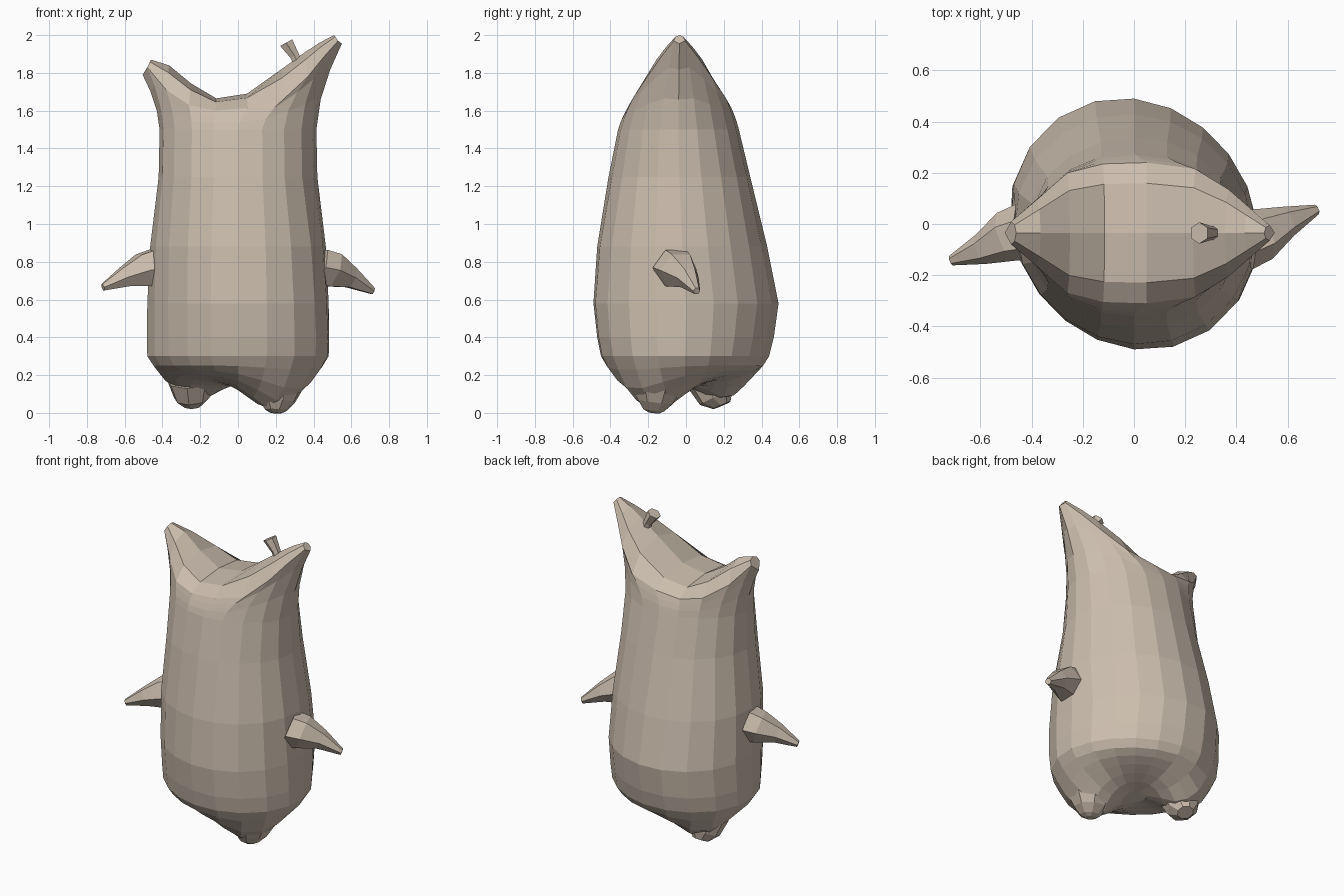
import bpy, bmesh
from math import sin, cos, pi, exp, sqrt
from mathutils import Vector

if "Cube" in bpy.data.objects:
    bpy.data.objects.remove(bpy.data.objects["Cube"])

N = 20
skin = bpy.data.materials.new("tan")
skin.diffuse_color = (0.60, 0.51, 0.42, 1)
skin.use_nodes = True
skin.node_tree.nodes["Principled BSDF"].inputs["Base Color"].default_value = skin.diffuse_color


def finish(bm, name):
    bmesh.ops.recalc_face_normals(bm, faces=bm.faces)
    me = bpy.data.meshes.new(name)
    bm.to_mesh(me)
    bm.free()
    me.materials.append(skin)
    ob = bpy.data.objects.new(name, me)
    bpy.context.collection.objects.link(ob)
    return ob


def bridge(bm, a, b):
    n = len(a)
    for i in range(n):
        bm.faces.new((a[i], a[(i + 1) % n], b[(i + 1) % n], b[i]))


def tube(name, stops, sides=6):
    """Closed tapered limb through (x, y, z, radius) stops."""
    bm = bmesh.new()
    axis = Vector(stops[-1][:3]) - Vector(stops[0][:3])
    q = axis.to_track_quat('Z', 'Y')
    rings = []
    for x, y, z, r in stops:
        rings.append([bm.verts.new(Vector((x, y, z)) + q @ Vector(
            (r * cos(2 * pi * i / sides), r * sin(2 * pi * i / sides), 0)))
            for i in range(sides)])
    for a, b in zip(rings, rings[1:]):
        bridge(bm, a, b)
    bm.faces.new(rings[0])
    bm.faces.new(rings[-1])
    return finish(bm, name)


def ring_points(rx, y0, y1, z, k, s=1):
    """Oval ring, skewed by k toward front right and back left."""
    cy, ry = (y0 + y1) / 2, (y1 - y0) / 2
    pts = []
    for i in range(N):
        a = 2 * pi * i / N
        f = s * (1 - k * sin(2 * a))
        pts.append(Vector((rx * f * cos(a), cy + ry * f * sin(a), z)))
    return pts


def belly_z(p, s):
    """Rounded underside that dips toward each foot."""
    z = 0.30 - 0.13 * sqrt(1 - s * s)
    for fx, fy, depth, w in ((0.2, -0.17, 0.175, 0.19), (-0.24, 0.19, 0.135, 0.17)):
        fade = min(1, (1 - s) * 6)
        z -= fade * depth * exp(-((p.x - fx) ** 2 + (p.y - fy) ** 2) / w ** 2)
    return z


# body: stacked oval rings from underside to shoulders
bm = bmesh.new()
loops = []
for s in (0.15, 0.35, 0.52, 0.68, 0.82, 0.93):
    pts = ring_points(0.48, -0.45, 0.44, 0, 0.06, s)
    for p in pts:
        p.z = belly_z(p, s)
    loops.append(pts)
for rx, y0, y1, z, k in ((0.48, -0.45, 0.44, 0.30, 0.06), (0.483, -0.47, 0.465, 0.40, 0.06),
                         (0.48, -0.49, 0.49, 0.58, 0.05), (0.465, -0.47, 0.43, 0.88, 0.03),
                         (0.42, -0.41, 0.34, 1.25, 0), (0.415, -0.36, 0.28, 1.50, 0)):
    loops.append(ring_points(rx, y0, y1, z, k))

# head rim stations, right ear tip to left: x, half width, rim z, ridge z
stations = [(0.53, 0.03, 1.97, 2.0), (0.45, 0.10, 1.88, 1.96), (0.37, 0.17, 1.78, 1.91),
            (0.24, 0.25, 1.66, 1.82), (0.05, 0.275, 1.615, 1.69), (-0.12, 0.27, 1.60, 1.665),
            (-0.26, 0.235, 1.63, 1.745), (-0.38, 0.13, 1.71, 1.84), (-0.48, 0.045, 1.83, 1.87)]
CY = -0.035
rim = [None] * N
rim[0] = Vector((0.55, CY, 1.955))
rim[10] = Vector((-0.505, CY, 1.79))
for j, (x, h, z, _) in enumerate(stations):
    rim[1 + j] = Vector((x, CY + h, z))
    rim[19 - j] = Vector((x, CY - h, z))

# ears flare outward between the shoulders and the rim
low = loops[-1]
for t in (0.35, 0.7):
    mid = []
    for i in range(N):
        p = low[i].lerp(rim[i], t)
        p.x = low[i].x + (rim[i].x - low[i].x) * t ** 1.7
        p.y = low[i].y + (rim[i].y - low[i].y) * t ** 1.25
        mid.append(p)
    loops.append(mid)
loops.append(rim)
rings = [[bm.verts.new(p) for p in pts] for pts in loops]
for a, b in zip(rings, rings[1:]):
    bridge(bm, a, b)
bm.faces.new(rings[0])

# saddle-shaped top arching from back rim to front rim
rows = []
for j, (x, h, z, zr) in enumerate(stations):
    row = [rings[-1][1 + j]]
    for a in (pi / 4, pi / 2, 3 * pi / 4):
        lift = sin(a)
        rx = x * (1 - 0.04 * lift)
        row.append(bm.verts.new((rx, CY + h * cos(a), z + (zr - z) * lift)))
    row.append(rings[-1][19 - j])
    rows.append(row)
for a, b in zip(rows, rows[1:]):
    for i in range(4):
        bm.faces.new((a[i], a[i + 1], b[i + 1], b[i]))
bm.faces.new([rings[-1][0]] + rows[0])
bm.faces.new([rings[-1][10]] + rows[-1])
finish(bm, "body")

# arms
tube("right_arm", [(0.42, -0.07, 0.77, 0.115), (0.50, -0.04, 0.755, 0.105),
                   (0.60, 0.01, 0.715, 0.062), (0.715, 0.057, 0.645, 0.02)])
tube("left_arm", [(-0.42, -0.03, 0.77, 0.115), (-0.50, -0.05, 0.755, 0.10),
                  (-0.60, -0.10, 0.72, 0.06), (-0.715, -0.143, 0.665, 0.02)])

# feet
tube("right_foot", [(0.21, -0.15, 0.17, 0.16), (0.205, -0.16, 0.06, 0.10),
                    (0.20, -0.17, 0.015, 0.06), (0.20, -0.17, 0.0, 0.03)], 8)
tube("left_foot", [(-0.25, 0.13, 0.18, 0.13), (-0.245, 0.16, 0.08, 0.095),
                   (-0.24, 0.19, 0.04, 0.05)], 8)

# stub on the right ear
tube("ear_stub", [(0.325, CY, 1.83, 0.025), (0.30, CY, 1.89, 0.028), (0.255, CY, 1.96, 0.042)])
